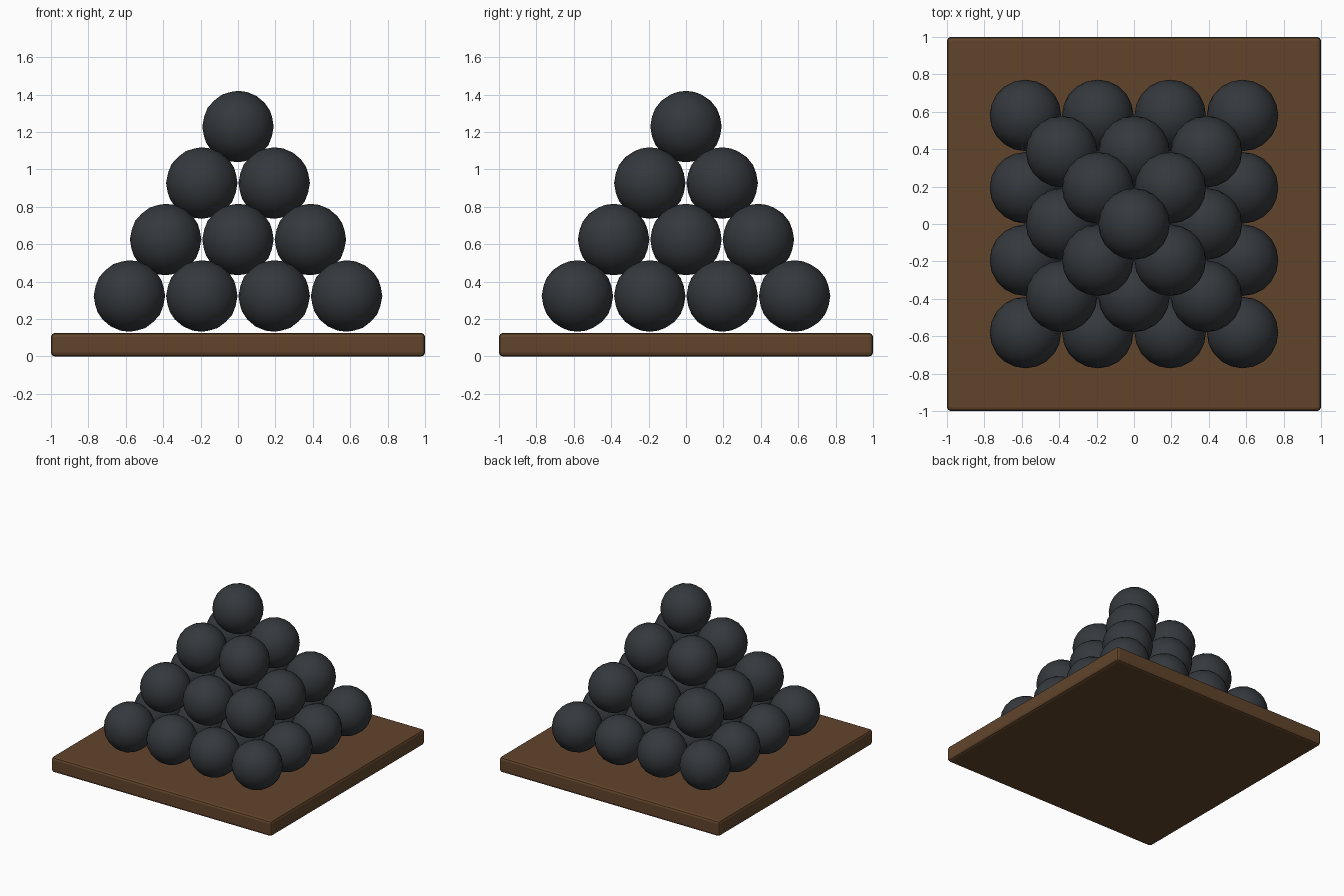
import bpy

if "Cube" in bpy.data.objects:
    bpy.data.objects.remove(bpy.data.objects["Cube"])

def material(name, color):
    m = bpy.data.materials.new(name)
    m.diffuse_color = color
    m.use_nodes = True
    m.node_tree.nodes["Principled BSDF"].inputs["Base Color"].default_value = m.diffuse_color
    return m

iron = material("iron", (0.035, 0.04, 0.046, 1))
wood = material("wood", (0.12, 0.058, 0.024, 1))

# wooden base board with softened edges
T = 0.125
bpy.ops.mesh.primitive_cube_add(size=1, location=(0, 0, T / 2))
board = bpy.context.object
board.name = "base_board"
board.scale = (2, 2, T)
bpy.ops.object.transform_apply(location=False, rotation=False, scale=True)
bev = board.modifiers.new("bevel", 'BEVEL')
bev.width = 0.02
bev.segments = 2
board.data.materials.append(wood)

# square pyramid of balls, four layers
R, PITCH, RISE, Z0 = 0.191, 0.387, 0.302, 0.323
for layer in range(4):
    n = 4 - layer
    for i in range(n):
        for j in range(n):
            bpy.ops.mesh.primitive_ico_sphere_add(
                subdivisions=3, radius=R,
                location=((i - (n - 1) / 2) * PITCH, (j - (n - 1) / 2) * PITCH, Z0 + layer * RISE))
            ball = bpy.context.object
            ball.name = f"ball_{layer}_{i}_{j}"
            ball.data.materials.append(iron)
            bpy.ops.object.shade_smooth()
